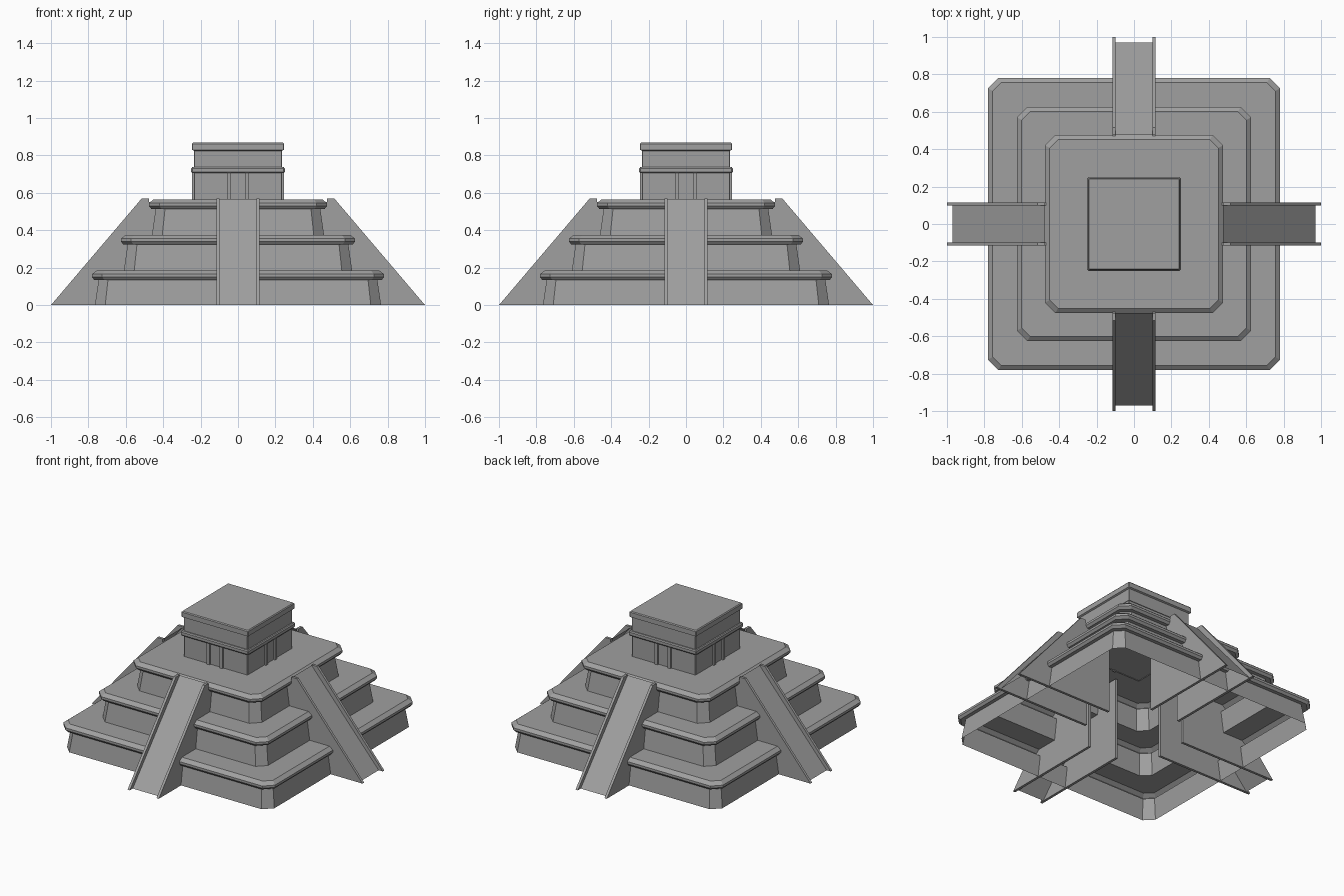
import bpy, bmesh, math
from mathutils import Matrix

if "Cube" in bpy.data.objects:
    bpy.data.objects.remove(bpy.data.objects["Cube"])

stone = bpy.data.materials.new("grey_stone")
stone.use_nodes = True
GREY = (0.35, 0.35, 0.35, 1)
stone.diffuse_color = GREY
stone.node_tree.nodes["Principled BSDF"].inputs["Base Color"].default_value = GREY


def finish(bm, name):
    bmesh.ops.recalc_face_normals(bm, faces=bm.faces)
    mesh = bpy.data.meshes.new(name)
    bm.to_mesh(mesh)
    bm.free()
    mesh.materials.append(stone)
    obj = bpy.data.objects.new(name, mesh)
    bpy.context.collection.objects.link(obj)
    return obj


def square_ring(bm, half, z, cut):
    """Square with cut corners at height z."""
    points = []
    for k in range(4):
        turn = Matrix.Rotation(k * math.pi / 2, 3, "Z")
        for x, y in ((half, cut - half), (half, half - cut)):
            points.append(bm.verts.new(turn @ Matrix.Translation((x, y, z)).translation))
    return points


def loft(name, profile):
    """Skin through cut-corner squares, open below and capped on top."""
    bm = bmesh.new()
    rings = [square_ring(bm, *p) for p in profile]
    for low, high in zip(rings, rings[1:]):
        for i in range(8):
            j = (i + 1) % 8
            bm.faces.new((low[i], low[j], high[j], high[i]))
    bm.faces.new(rings[-1])
    return finish(bm, name)


# Hollow terraces: sloped wall, then an overhanging rim
profile = []
for base, z0, z1 in ((0.765, 0, 0.135), (0.61, 0.185, 0.325), (0.46, 0.375, 0.515)):
    top = base - 0.02
    rim = base + 0.016
    profile += [(base, z0, 0.055), (top, z1, 0.05),
                (rim - 0.012, z1, 0.055), (rim, z1 + 0.015, 0.055),
                (rim, z1 + 0.03, 0.055), (rim - 0.025, z1 + 0.05, 0.045)]
loft("terraces", profile)

# Temple with a waist band and a flat cap
loft("temple", [
    (0.235, 0.56, 0.003), (0.235, 0.705, 0.003),
    (0.245, 0.705, 0.004), (0.25, 0.712, 0.006), (0.25, 0.73, 0.006),
    (0.245, 0.737, 0.004), (0.236, 0.737, 0.003), (0.236, 0.825, 0.003),
    (0.246, 0.83, 0.004), (0.246, 0.862, 0.004), (0.241, 0.868, 0.004)])


def prism(bm, outline, x0, x1):
    """Solid with a (y, z) outline between two x positions."""
    a = [bm.verts.new((x0, y, z)) for y, z in outline]
    b = [bm.verts.new((x1, y, z)) for y, z in outline]
    bm.faces.new(a)
    bm.faces.new(b[::-1])
    for i in range(len(a)):
        j = (i + 1) % len(a)
        bm.faces.new((a[i], b[i], b[j], a[j]))


side = [(-1, 0), (-0.515, 0.57), (-0.475, 0.57), (-0.475, 0.55), (-0.29, 0.55), (-0.29, 0)]
for k, face in enumerate(("front", "left", "back", "right")):
    turn = Matrix.Rotation(k * math.pi / 2, 4, "Z")

    # Side walls of the stairway, rising above the ramp as rails
    for sign, hand in ((1, "a"), (-1, "b")):
        bm = bmesh.new()
        prism(bm, side, sign * 0.098, sign * 0.115)
        finish(bm, f"{face}_stair_wall_{hand}").matrix_world = turn

    # Ramp surface
    bm = bmesh.new()
    bm.faces.new([bm.verts.new(p) for p in (
        (-0.1, -0.97, 0), (0.1, -0.97, 0), (0.1, -0.475, 0.567), (-0.1, -0.475, 0.567))])
    finish(bm, f"{face}_ramp").matrix_world = turn

    # Door posts
    bm = bmesh.new()
    post = [(-0.247, 0.56), (-0.23, 0.56), (-0.23, 0.706), (-0.247, 0.706)]
    for sign in (1, -1):
        prism(bm, post, sign * 0.038, sign * 0.058)
    finish(bm, f"{face}_door_posts").matrix_world = turn
